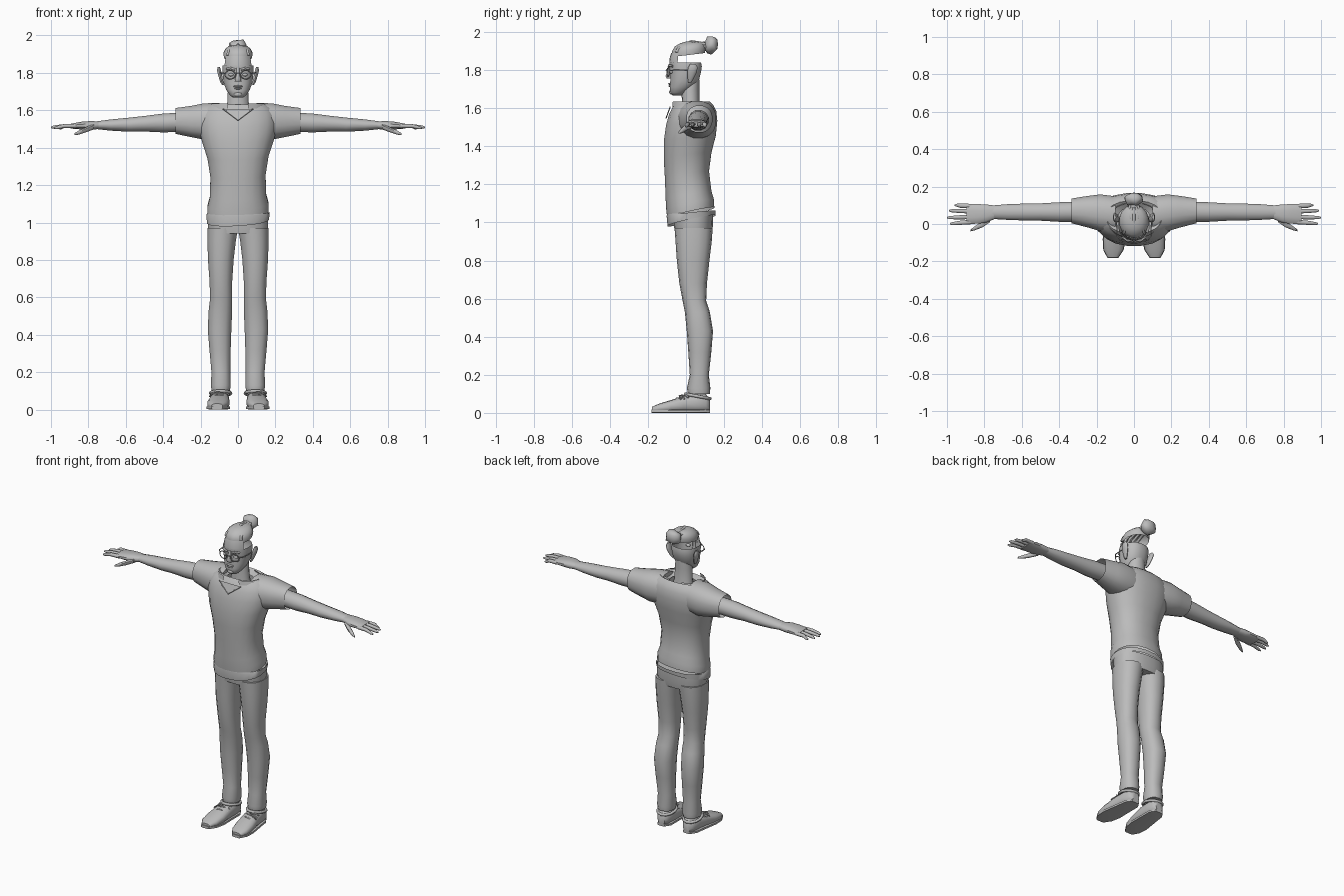
import bpy, bmesh, math, random
from mathutils import Vector

random.seed(4)
grey = bpy.data.materials.new("plain grey")
grey.diffuse_color = (0.5, 0.5, 0.5, 1)


def finish(bm, name, angle=50):
    bmesh.ops.recalc_face_normals(bm, faces=bm.faces)
    mesh = bpy.data.meshes.new(name)
    bm.to_mesh(mesh)
    bm.free()
    mesh.materials.append(grey)
    ob = bpy.data.objects.new(name, mesh)
    bpy.context.collection.objects.link(ob)
    bpy.ops.object.select_all(action='DESELECT')
    bpy.context.view_layer.objects.active = ob
    ob.select_set(True)
    bpy.ops.object.shade_smooth_by_angle(angle=math.radians(angle))
    return ob


def loft(name, rings, axis='z', n=16, power=2.0, caps=(True, True), tilt=(0, 0), side=1):
    """Rings are (position on axis, centre a, centre b, radius a, radius b)."""
    bm = bmesh.new()
    rows = []
    for i, (t, ca, cb, ra, rb) in enumerate(rings):
        fade = 1 - i / max(1, len(rings) - 1)
        row = []
        for k in range(n):
            a = 2 * math.pi * (k + 0.5) / n
            c, s = math.cos(a), math.sin(a)
            u = ca + ra * math.copysign(abs(c) ** (2 / power), c)
            v = cb + rb * math.copysign(abs(s) ** (2 / power), s)
            co = {'x': (t, u, v), 'y': (u, t, v),
                  'z': (u, v, t + fade * (tilt[0] * u + tilt[1] * v))}[axis]
            row.append(bm.verts.new((side * co[0], co[1], co[2])))
        rows.append(row)
    for r0, r1 in zip(rows, rows[1:]):
        for k in range(n):
            j = (k + 1) % n
            bm.faces.new((r0[k], r0[j], r1[j], r1[k]))
    if caps[0]:
        bm.faces.new(rows[0])
    if caps[1]:
        bm.faces.new(rows[-1])
    return finish(bm, name)


def body(name, spans, **kw):
    """Upright loft from (z, half width, front y, back y)."""
    return loft(name, [(z, 0, (f + b) / 2, w, (b - f) / 2) for z, w, f, b in spans], **kw)


def tube(name, points, radius, closed=False, side=1):
    curve = bpy.data.curves.new(name, 'CURVE')
    curve.dimensions = '3D'
    curve.bevel_depth, curve.bevel_resolution = radius, 1
    curve.use_fill_caps = True
    sp = curve.splines.new('POLY')
    sp.points.add(len(points) - 1)
    for p, co in zip(sp.points, points):
        p.co = (side * co[0], co[1], co[2], 1)
    sp.use_cyclic_u = closed
    curve.materials.append(grey)
    ob = bpy.data.objects.new(name, curve)
    bpy.context.collection.objects.link(ob)


def blob(name, centre, scale, rough=0.0, side=1, sub=2):
    bm = bmesh.new()
    bmesh.ops.create_icosphere(bm, subdivisions=sub, radius=1)
    for v in bm.verts:
        k = 1 + random.uniform(-rough, rough)
        v.co = Vector((side * (centre[0] + v.co.x * scale[0] * k),
                       centre[1] + v.co.y * scale[1] * k, centre[2] + v.co.z * scale[2] * k))
    return finish(bm, name)


def plate(name, corners):
    bm = bmesh.new()
    bm.faces.new([bm.verts.new(c) for c in corners])
    return finish(bm, name)


# Shirt body with a slanted hem
body("shirt", [(1.045, .165, -.10, .15), (1.09, .165, -.105, .148), (1.14, .152, -.108, .135),
               (1.25, .149, -.112, .122), (1.35, .165, -.118, .135), (1.44, .195, -.118, .158),
               (1.52, .212, -.106, .166), (1.575, .205, -.09, .16), (1.61, .185, -.07, .145),
               (1.632, .15, -.05, .125), (1.605, .085, -.03, .09)],
     n=20, power=2.3, caps=(False, False), tilt=(.06, .22))
body("hem_band", [(1.003, .168, -.098, .155), (1.045, .17, -.103, .157), (1.05, .163, -.10, .15)],
     n=20, power=2.3, caps=(False, False), tilt=(.06, .22))

# Neckline: skin wedge and a thin raised collar
plate("neck_opening", [(-.08, -.083, 1.607), (0, -.107, 1.545), (.08, -.083, 1.607)])
for s in (1, -1):
    tube("neckline_edge", [(0, -.105, 1.547), (.08, -.083, 1.607)], .003, side=s)
    arc = [(.14 * math.sin(a), .02 - .1 * math.cos(a)) for a in
           [math.radians(d) for d in range(22, 181, 20)]]
    bm = bmesh.new()
    low = [bm.verts.new((s * x * 1.1, y, 1.608)) for x, y in arc]
    high = [bm.verts.new((s * x, y * .95, 1.636)) for x, y in arc]
    for i in range(len(arc) - 1):
        bm.faces.new((low[i], low[i + 1], high[i + 1], high[i]))
    finish(bm, "collar")

# Trousers seat
body("trouser_seat", [(.94, .155, -.058, .135), (.98, .163, -.064, .142), (1.04, .162, -.066, .143)],
     n=20, power=2.4)

for s in (1, -1):
    # Sleeve and arm
    loft("sleeve", [(.10, .05, 1.54, .10, .10), (.18, .06, 1.54, .10, .099),
                    (.25, .066, 1.54, .085, .085), (.335, .07, 1.543, .067, .07)],
         'x', power=2.3, caps=(True, False), side=s)
    loft("arm", [(.26, .066, 1.538, .056, .054), (.40, .064, 1.532, .054, .052),
                 (.50, .064, 1.528, .048, .043), (.58, .064, 1.523, .047, .039),
                 (.68, .064, 1.521, .043, .031), (.76, .063, 1.52, .037, .021)],
         'x', n=12, side=s)
    # Hand with four fingers and a thumb
    loft("palm", [(.745, .063, 1.52, .037, .021), (.79, .056, 1.519, .05, .024),
                  (.84, .054, 1.518, .054, .021), (.895, .053, 1.515, .054, .013)],
         'x', n=12, power=2.4, side=s)
    for y0, y1, tip, z in ((.096, .100, .96, 1.503), (.068, .071, .99, 1.507),
                           (.038, .034, 1.0, 1.508), (.011, .002, .985, 1.504)):
        loft("finger", [(.87, y0, 1.516, .013, .012), (.93, (y0 + y1) / 2, 1.516, .012, .011),
                        (tip - .015, y1, z + .003, .009, .009), (tip, y1, z, .004, .004)],
             'x', n=8, side=s)
    loft("thumb", [(.77, .03, 1.513, .022, .016), (.81, -.002, 1.497, .017, .015),
                   (.85, -.022, 1.481, .012, .012), (.875, -.035, 1.472, .005, .006)],
         'x', n=8, side=s)

    # Trouser leg: (z, inner x, outer x, front y, back y)
    leg = [(.10, .042, .142, .01, .125), (.13, .038, .146, .005, .128), (.20, .04, .143, .02, .12),
           (.32, .038, .154, .012, .133), (.43, .034, .163, .004, .142), (.53, .03, .158, -.006, .125),
           (.59, .03, .151, -.018, .106), (.68, .03, .153, -.035, .11), (.80, .022, .162, -.048, .123),
           (.90, .01, .165, -.055, .135), (.97, -.002, .164, -.06, .14)]
    loft("trouser_leg", [(z, (a + b) / 2, (f + k) / 2, (b - a) / 2, (k - f) / 2)
                         for z, a, b, f, k in leg], n=14, power=2.3, side=s)

    # Shoe, sole, ankle collar and laces
    loft("shoe", [(.126, .092, .042, .025, .03), (.105, .094, .05, .043, .048),
                  (.05, .095, .05, .048, .049), (-.01, .099, .046, .053, .045),
                  (-.08, .105, .034, .06, .033), (-.14, .11, .025, .053, .024),
                  (-.178, .112, .018, .03, .014)], 'y', n=14, power=2.5, side=s)
    sole = [(.126, .026), (.09, .05), (.02, .055), (-.08, .064), (-.14, .056), (-.182, .03)]
    loft("sole", [(y, .1 - .07 * min(y, .1), .009, w, .009) for y, w in sole],
         'y', n=8, power=5, side=s)
    ring = [(.093 + .054 * math.cos(a), .062 + .064 * math.sin(a), .087 - .012 * math.sin(a))
            for a in [i * math.pi / 6 for i in range(12)]]
    tube("shoe_collar", ring, .009, closed=True, side=s)
    for y, z in ((-.045, .076), (-.02, .087), (.0, .096)):
        tube("lace", [(.055, y + .015, z - .012), (.085, y, z), (.115, y - .004, z),
                      (.146, y + .012, z - .015)], .005, side=s)
    tube("lace_loop", [(.1, -.015, .093), (.13, -.035, .09), (.152, -.03, .07), (.13, -.01, .09)],
         .004, closed=True, side=s)

# Neck and open-topped head
body("neck", [(1.56, .075, -.03, .085), (1.62, .06, -.02, .07), (1.70, .056, -.025, .07),
              (1.75, .05, -.02, .07)], n=14)
body("head", [(1.668, .028, -.072, -.02), (1.682, .045, -.084, .0), (1.71, .064, -.086, .04),
              (1.745, .077, -.083, .068), (1.79, .083, -.085, .08), (1.82, .085, -.088, .084),
              (1.84, .083, -.088, .08)], n=20, power=2.3, caps=(True, False))

# Forehead strip joining the face to the hairline
bm = bmesh.new()
rows = [[bm.verts.new((.083 * k * math.sin(a), .0 - .088 * k * math.cos(a), z))
         for a in [math.radians(d) for d in range(-60, 61, 15)]]
        for z, k in ((1.835, 1), (1.865, .97), (1.89, .88))]
for r0, r1 in zip(rows, rows[1:]):
    for i in range(len(r0) - 1):
        bm.faces.new((r0[i], r0[i + 1], r1[i + 1], r1[i]))
finish(bm, "forehead")

# Facial features
loft("nose", [(1.755, 0, -.088, .019, .014), (1.768, 0, -.091, .018, .018),
              (1.79, 0, -.088, .01, .012), (1.825, 0, -.084, .009, .008)], n=8)
blob("upper_lip", (0, -.083, 1.728), (.026, .011, .006))
blob("lower_lip", (0, -.082, 1.717), (.021, .011, .006))
blob("chin", (0, -.074, 1.685), (.025, .016, .014))
for s in (1, -1):
    blob("eye", (.037, -.076, 1.79), (.016, .012, .009), side=s)
    tube("eyebrow", [(.016, -.09, 1.818), (.038, -.088, 1.826), (.062, -.07, 1.82)], .006, side=s)
    # Ear leaning outward
    loft("ear", [(1.735, .08, .02, .006, .008), (1.755, .088, .025, .009, .016),
                 (1.79, .096, .032, .011, .025), (1.815, .102, .036, .011, .025),
                 (1.832, .103, .036, .006, .014)], n=10, side=s)
    # Glasses lens rim and temple
    tube("lens_rim", [(.042 + .028 * math.cos(a), -.1 + .012 * (1 + math.cos(a)) / 2,
                       1.79 + .023 * math.sin(a)) for a in [i * math.pi / 8 for i in range(16)]],
         .0028, closed=True, side=s)
    tube("glasses_temple", [(.07, -.088, 1.797), (.09, -.065, 1.8), (.094, .03, 1.802)],
         .003, side=s)
tube("glasses_bridge", [(-.014, -.1, 1.796), (0, -.104, 1.8), (.014, -.1, 1.796)], .003)

# Swept-back hair shell, open underneath, with a knot behind
body("hair", [(1.878, .076, -.074, .10), (1.905, .08, -.076, .105), (1.928, .068, -.06, .1),
              (1.943, .048, -.03, .09), (1.95, .02, .0, .06)],
     n=16, caps=(False, True), tilt=(0, .12))
for x in (-.05, -.025, 0, .025, .05):
    tube("hair_strand", [(x * 1.1, -.066 + abs(x) * .35, 1.893), (x, -.04, 1.926 - abs(x) * .2),
                         (x * .8, .03, 1.95 - abs(x) * .3), (x * .4, .1, 1.938)], .009)
blob("hair_knot_tie", (0, .095, 1.925), (.03, .02, .026), .06)
blob("hair_knot", (0, .132, 1.932), (.05, .038, .048), .14)
